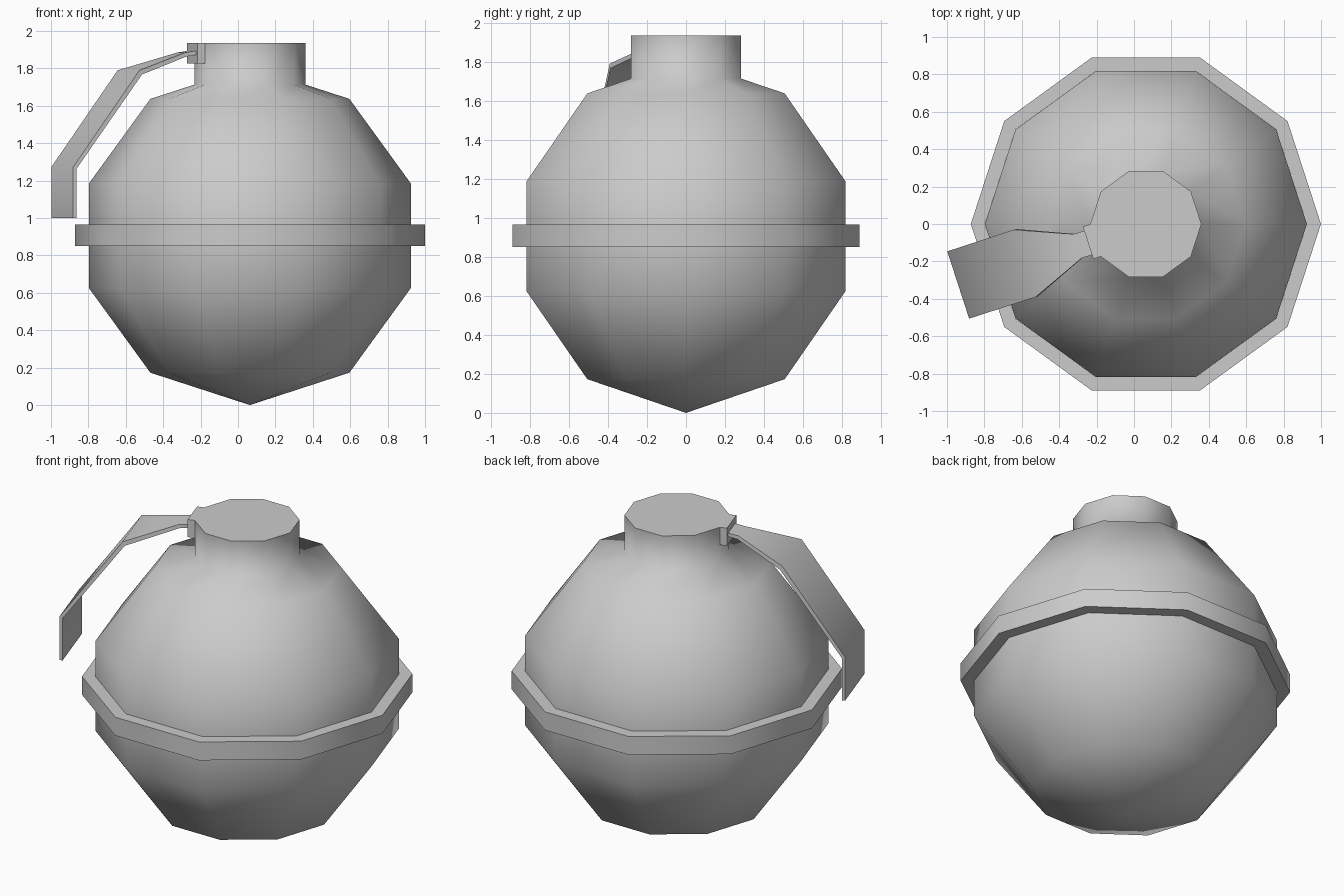
import bpy, math
from mathutils import Vector

if "Cube" in bpy.data.objects:
    bpy.data.objects.remove(bpy.data.objects["Cube"])

CX = 0.0635          # axis of the round parts
R = 0.905            # radius of the body sphere
SIDES = 10


def make(name, verts, faces, angle):
    me = bpy.data.meshes.new(name)
    me.from_pydata(verts, [], faces)
    me.validate()
    ob = bpy.data.objects.new(name, me)
    bpy.context.collection.objects.link(ob)
    bpy.ops.object.select_all(action='DESELECT')
    ob.select_set(True)
    bpy.context.view_layer.objects.active = ob
    bpy.ops.object.mode_set(mode='EDIT')
    bpy.ops.mesh.select_all(action='SELECT')
    bpy.ops.mesh.normals_make_consistent(inside=False)
    bpy.ops.object.mode_set(mode='OBJECT')
    bpy.ops.object.shade_smooth_by_angle(angle=math.radians(angle))
    return ob


def lathe(name, profile, angle, pole=None, cap=False, closed=False):
    """Turn (radius, z) points about the axis in ten sides."""
    verts, faces, n = [], [], len(profile)
    for r, z in profile:
        for k in range(SIDES):
            a = math.tau * k / SIDES
            verts.append((CX + r * math.cos(a), r * math.sin(a), z))
    for i in range(n if closed else n - 1):
        j = (i + 1) % n
        for k in range(SIDES):
            m = (k + 1) % SIDES
            faces.append((i * SIDES + k, i * SIDES + m, j * SIDES + m, j * SIDES + k))
    if pole is not None:
        verts.append((CX, 0, pole))
        faces += [(len(verts) - 1, (k + 1) % SIDES, k) for k in range(SIDES)]
    if cap:
        faces.append(tuple((n - 1) * SIDES + k for k in range(SIDES)))
    return make(name, verts, faces, angle)


def strip(name, sections, angle):
    """Solid strip leaving the neck face; sections: (d, z) outer, (d, z) inner, half width."""
    a = math.radians(198)
    out, side = Vector((math.cos(a), math.sin(a), 0)), Vector((math.sin(a), -math.cos(a), 0))
    verts, faces = [], []
    for (d0, z0), (d1, z1), w in sections:
        for d, z, s in ((d0, z0, w), (d0, z0, -w), (d1, z1, -w), (d1, z1, w)):
            verts.append(Vector((CX, 0, z)) + out * d + side * s)
    for i in range(len(sections) - 1):
        b = i * 4
        for k in range(4):
            m = (k + 1) % 4
            faces.append((b + k, b + m, b + 4 + m, b + 4 + k))
    e = len(verts) - 4
    faces += [(0, 1, 2, 3), (e, e + 1, e + 2, e + 3)]
    return make(name, verts, faces, angle)


# Body with its neck: a ten-sided sphere running into a short tube
rings = [(R * math.sin(math.radians(t)), R - R * math.cos(math.radians(t)))
         for t in (36, 72, 108, 144)]
lathe("body", rings + [(0.297, 1.713), (0.297, 1.935)], 80, pole=0.0, cap=True)

# Band around the middle
lathe("band", [(0.861, 0.85), (0.936, 0.85), (0.936, 0.965), (0.861, 0.965)], 50, closed=True)

# Hinge block on one face of the neck
strip("hinge_block", [((0.27, 1.935), (0.27, 1.825), 0.091),
                      ((0.325, 1.935), (0.325, 1.825), 0.091)], 30)

# Bent lever
strip("lever", [((0.32, 1.895), (0.32, 1.873), 0.068),
                ((0.385, 1.885), (0.38, 1.863), 0.068),
                ((0.682, 1.79), (0.668, 1.767), 0.189),
                ((1.055, 1.272), (1.036, 1.263), 0.189),
                ((1.055, 1.0), (1.036, 1.0), 0.189)], 60)
